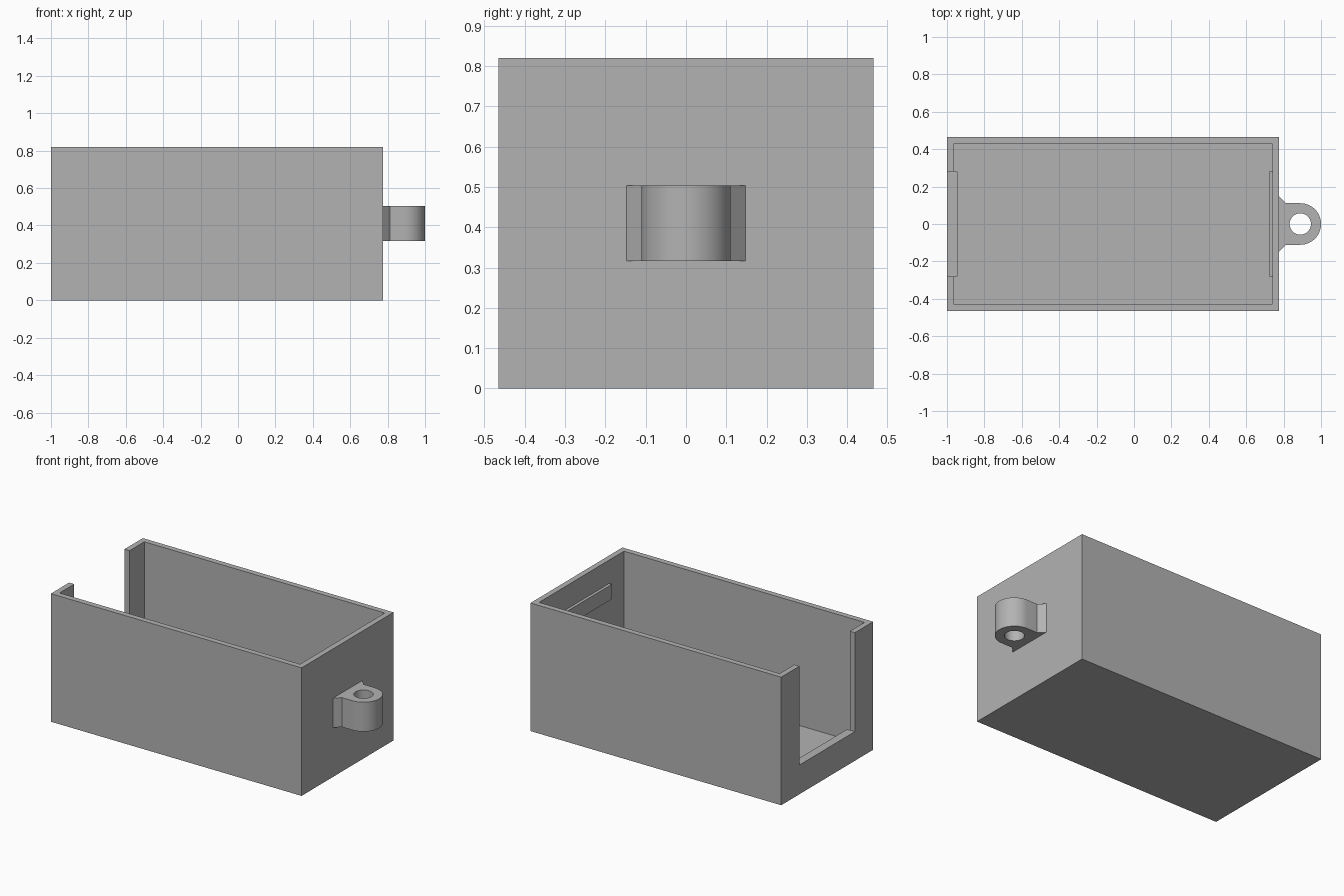
import bpy, bmesh, math

old = bpy.data.objects.get("Cube")
if old:
    bpy.data.objects.remove(old, do_unlink=True)

# One plain grey for the whole holder
grey = bpy.data.materials.new("plain_grey")
grey.use_nodes = True
color = (0.45, 0.45, 0.45, 1)
grey.diffuse_color = color
grey.node_tree.nodes["Principled BSDF"].inputs["Base Color"].default_value = color

LEFT, RIGHT = -1.0, 0.776
HALF_W, HEIGHT = 0.465, 0.82
WALL = 0.036
SLOT = 0.28          # half width of the end opening
SILL = 0.187         # height of the opening's lower edge
LIP = 0.019          # how far the inner ledges stand out


def prism(name, outline, z0, z1):
    """Extrude a flat outline from z0 to z1."""
    bm = bmesh.new()
    face = bm.faces.new([bm.verts.new((x, y, z0)) for x, y in outline])
    top = bmesh.ops.extrude_face_region(bm, geom=[face])["geom"]
    verts = [v for v in top if isinstance(v, bmesh.types.BMVert)]
    bmesh.ops.translate(bm, verts=verts, vec=(0, 0, z1 - z0))
    bmesh.ops.recalc_face_normals(bm, faces=bm.faces)
    mesh = bpy.data.meshes.new(name)
    bm.to_mesh(mesh)
    bm.free()
    mesh.materials.append(grey)
    obj = bpy.data.objects.new(name, mesh)
    bpy.context.collection.objects.link(obj)
    return obj


def box(name, x0, x1, half, z0, z1):
    return prism(name, [(x0, -half), (x1, -half), (x1, half), (x0, half)], z0, z1)


def arc(cx, r, start, end, steps):
    angles = [math.radians(start + (end - start) * i / steps) for i in range(steps + 1)]
    return [(cx + r * math.cos(a), r * math.sin(a)) for a in angles]


def activate(obj):
    bpy.ops.object.select_all(action='DESELECT')
    obj.select_set(True)
    bpy.context.view_layer.objects.active = obj


def cut(target, cutter):
    cutter.hide_render = True
    mod = target.modifiers.new("cut", 'BOOLEAN')
    mod.operation = 'DIFFERENCE'
    mod.solver = 'EXACT'
    mod.object = cutter
    activate(target)
    bpy.ops.object.modifier_apply(modifier=mod.name)
    bpy.data.objects.remove(cutter, do_unlink=True)


# Open-topped box with a wide slot in one end
body = box("box_body", LEFT, RIGHT, HALF_W, 0, HEIGHT)
cut(body, box("cavity_cutter", LEFT + WALL, RIGHT - WALL, HALF_W - WALL, WALL, HEIGHT + 0.1))
cut(body, box("slot_cutter", LEFT - 0.1, LEFT + 2 * WALL, SLOT, SILL, HEIGHT + 0.1))

# Retaining ledges inside the two ends
box("sill_ledge", LEFT + WALL, LEFT + WALL + LIP, SLOT, SILL - 0.095, SILL)
box("end_ledge", RIGHT - WALL - LIP, RIGHT - WALL, SLOT, 0.575, 0.67)

# Rounded lug with flared root and a vertical hole
CX, R = 0.889, 0.111
outline = [(RIGHT, -0.148), (RIGHT + 0.037, -R)]
outline += arc(CX, R, -90, 90, 32)
outline += [(RIGHT + 0.037, R), (RIGHT, 0.148)]
lug = prism("mounting_lug", outline, 0.316, 0.504)
cut(lug, prism("hole_cutter", arc(CX, 0.057, 0, 352.5, 47), 0.2, 0.6))
activate(lug)
bpy.ops.object.shade_smooth_by_angle(angle=math.radians(30))
